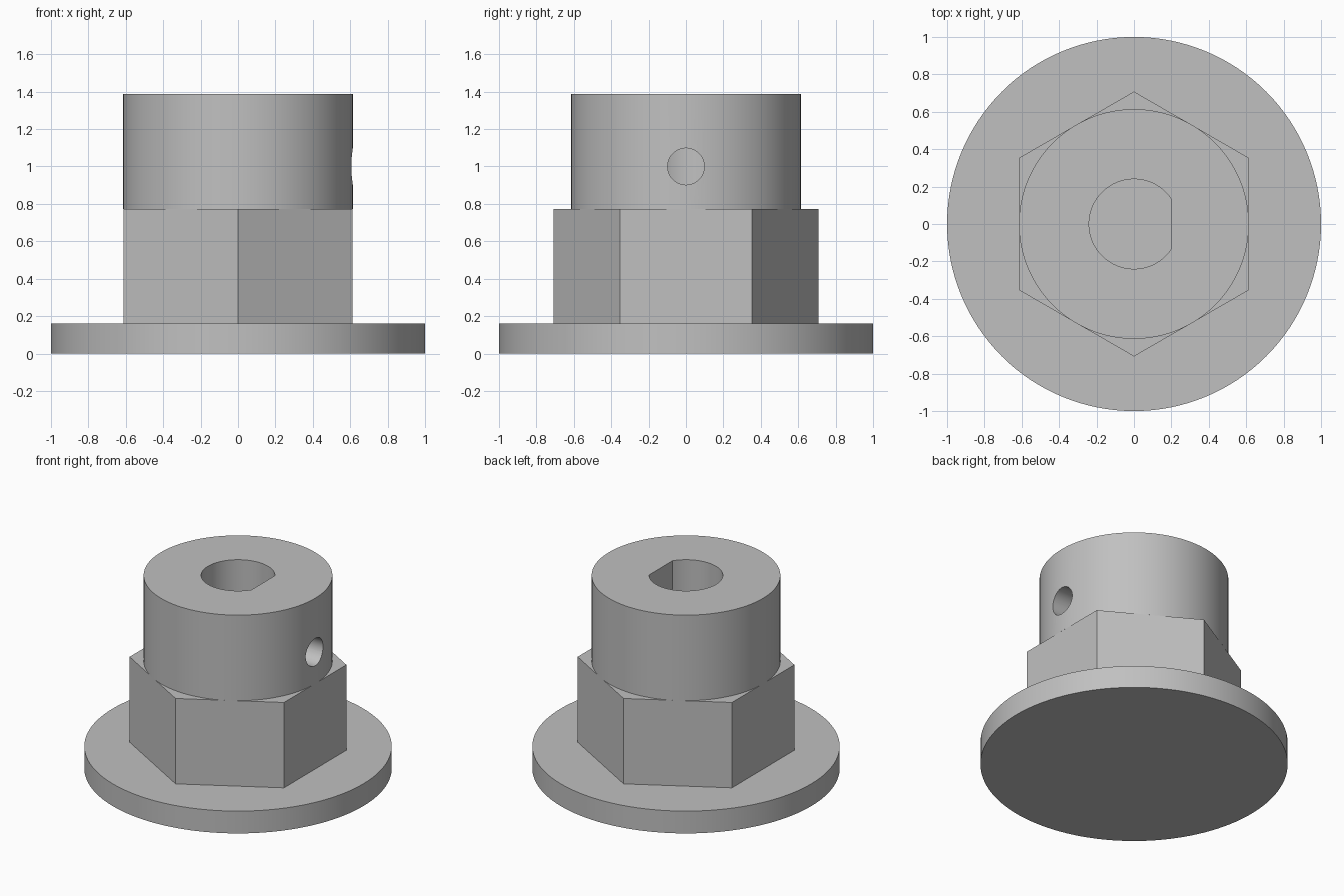
import bpy, bmesh, math
from mathutils import Matrix

cube = bpy.data.objects.get("Cube")
if cube:
    bpy.data.objects.remove(cube, do_unlink=True)

grey = bpy.data.materials.new("plain grey")
grey.use_nodes = True
colour = (0.53, 0.53, 0.53, 1)
grey.diffuse_color = colour
grey.node_tree.nodes["Principled BSDF"].inputs["Base Color"].default_value = colour


def arc(radius, count, start=0.0, end=2 * math.pi, closed=True):
    """Points on a circle; an open arc includes its end point."""
    steps = count if closed else count - 1
    return [(radius * math.cos(start + (end - start) * i / steps),
             radius * math.sin(start + (end - start) * i / steps)) for i in range(count)]


def prism(name, outline, bottom, top, matrix=Matrix()):
    """Extrude a flat outline from bottom to top."""
    bm = bmesh.new()
    base = bm.faces.new([bm.verts.new((x, y, bottom)) for x, y in outline])
    ext = bmesh.ops.extrude_face_region(bm, geom=[base])
    verts = [v for v in ext["geom"] if isinstance(v, bmesh.types.BMVert)]
    bmesh.ops.translate(bm, verts=verts, vec=(0, 0, top - bottom))
    bm.transform(matrix)
    bmesh.ops.recalc_face_normals(bm, faces=bm.faces)
    mesh = bpy.data.meshes.new(name)
    bm.to_mesh(mesh)
    bm.free()
    mesh.materials.append(grey)
    obj = bpy.data.objects.new(name, mesh)
    bpy.context.collection.objects.link(obj)
    return obj


def activate(obj):
    bpy.ops.object.select_all(action='DESELECT')
    obj.select_set(True)
    bpy.context.view_layer.objects.active = obj


def cut(obj, cutter):
    mod = obj.modifiers.new("cut", 'BOOLEAN')
    mod.operation = 'DIFFERENCE'
    mod.solver = 'EXACT'
    mod.object = cutter
    activate(obj)
    bpy.ops.object.modifier_apply(modifier=mod.name)


# Flange, hexagonal drive and round collar
FLANGE_TOP, HEX_TOP, COLLAR_TOP = 0.16, 0.773, 1.387
flange = prism("flange", arc(1.0, 128), 0, FLANGE_TOP)
hexagon = prism("hex_drive", arc(0.708, 6, math.pi / 6, math.pi * 13 / 6), FLANGE_TOP, HEX_TOP)
collar = prism("collar", arc(0.614, 128), HEX_TOP, COLLAR_TOP)

# D-shaped shaft bore with its flat towards +x
half = math.acos(0.2 / 0.24)
bore = prism("bore_cutter", arc(0.24, 56, half, 2 * math.pi - half, False),
             FLANGE_TOP - 0.05, COLLAR_TOP + 0.1)

# Set screw hole from the +x side into the bore
screw = prism("screw_cutter", arc(0.098, 48), 0.1, 0.8,
              Matrix.Translation((0, 0, 1.0)) @ Matrix.Rotation(math.pi / 2, 4, 'Y'))

cut(hexagon, bore)
cut(collar, bore)
cut(collar, screw)
for helper in (bore, screw):
    bpy.data.objects.remove(helper, do_unlink=True)

# Smooth round walls, crisp edges
for part in (flange, hexagon, collar):
    activate(part)
    bpy.ops.object.shade_smooth_by_angle(angle=math.radians(30))
